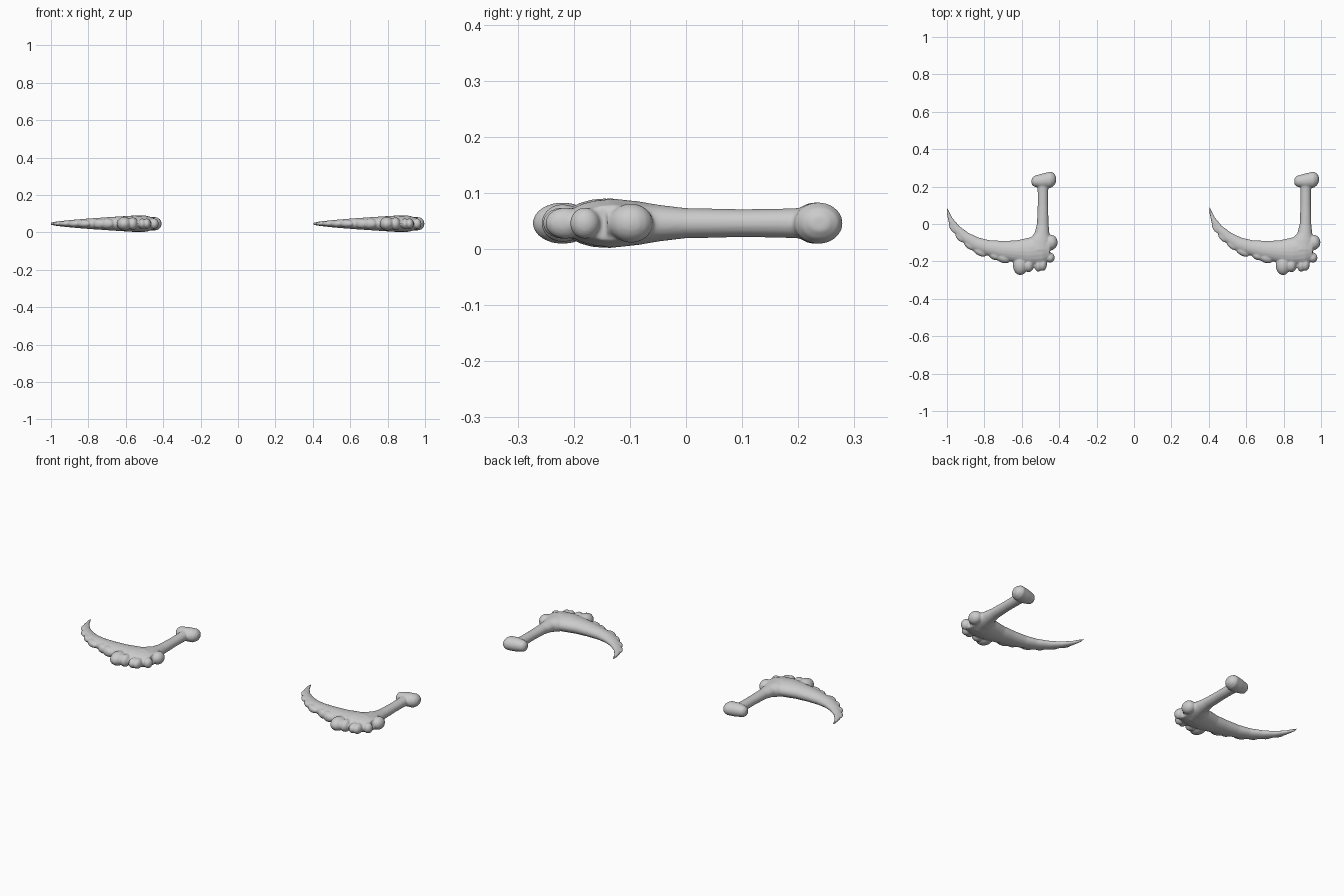
import bpy, bmesh, math
from mathutils import Matrix, Vector

ZC = 0.046      # mid-plane height
SIDES = 20


def loft(bm, sections):
    """Skin elliptical rings; each section = (ax, ay, bx, by, half_thickness)."""
    rings = []
    for ax, ay, bx, by, h in sections:
        a, b = Vector((ax, ay, ZC)), Vector((bx, by, ZC))
        mid, half = (a + b) / 2, (b - a) / 2
        rings.append([bm.verts.new(mid + half * math.cos(t) + Vector((0, 0, h * math.sin(t))))
                      for t in (2 * math.pi * i / SIDES for i in range(SIDES))])
    faces = []
    for r, s in zip(rings, rings[1:]):
        for i in range(SIDES):
            j = (i + 1) % SIDES
            faces.append(bm.faces.new((r[i], r[j], s[j], s[i])))
    faces.append(bm.faces.new(rings[0][::-1]))
    faces.append(bm.faces.new(rings[-1]))
    bmesh.ops.recalc_face_normals(bm, faces=faces)


def lobe(bm, x, y, rx, ry, rz, angle=0):
    m = (Matrix.Translation((x, y, ZC)) @ Matrix.Rotation(math.radians(angle), 4, 'Z')
         @ Matrix.Diagonal((rx, ry, rz, 1)))
    bmesh.ops.create_uvsphere(bm, u_segments=16, v_segments=10, radius=1, matrix=m)


bm = bmesh.new()

# curved blade: inner edge point, outer edge point, half thickness
loft(bm, [
    (-1.000, 0.090, -1.001, 0.055, 0.006),
    (-0.972, 0.035, -0.990, 0.005, 0.010),
    (-0.935, -0.010, -0.963, -0.045, 0.014),
    (-0.885, -0.047, -0.922, -0.092, 0.019),
    (-0.830, -0.073, -0.865, -0.138, 0.024),
    (-0.770, -0.087, -0.800, -0.163, 0.029),
    (-0.700, -0.090, -0.720, -0.188, 0.034),
    (-0.630, -0.088, -0.640, -0.205, 0.039),
    (-0.550, -0.070, -0.560, -0.222, 0.044),
    (-0.490, -0.050, -0.490, -0.220, 0.042),
    (-0.450, -0.060, -0.450, -0.195, 0.032),
])

# handle shaft flaring into the blade root
loft(bm, [
    (-0.518, 0.230, -0.456, 0.230, 0.028),
    (-0.515, 0.170, -0.459, 0.170, 0.026),
    (-0.515, 0.100, -0.459, 0.100, 0.025),
    (-0.519, 0.000, -0.457, 0.000, 0.027),
    (-0.532, -0.050, -0.452, -0.050, 0.033),
    (-0.565, -0.085, -0.440, -0.085, 0.039),
    (-0.590, -0.140, -0.435, -0.140, 0.045),
])

# pommel across the handle end
loft(bm, [
    (-0.547, 0.212, -0.547, 0.243, 0.015),
    (-0.535, 0.200, -0.535, 0.257, 0.029),
    (-0.490, 0.190, -0.490, 0.270, 0.037),
    (-0.445, 0.193, -0.445, 0.280, 0.037),
    (-0.428, 0.205, -0.428, 0.272, 0.028),
    (-0.417, 0.222, -0.417, 0.255, 0.014),
])

# knobbly lobes around the blade root
for args in [
    (-0.608, -0.220, 0.040, 0.054, 0.037),
    (-0.563, -0.220, 0.028, 0.038, 0.034),
    (-0.512, -0.220, 0.021, 0.036, 0.028),
    (-0.488, -0.215, 0.023, 0.036, 0.028),
    (-0.448, -0.180, 0.024, 0.027, 0.028),
    (-0.442, -0.098, 0.034, 0.040, 0.035),
]:
    lobe(bm, *args)

# ragged teeth along the outer edge
for args in [
    (-0.700, -0.180, 0.042, 0.028, 0.028, -25),
    (-0.745, -0.170, 0.034, 0.022, 0.025, -25),
    (-0.825, -0.147, 0.042, 0.022, 0.020, -30),
    (-0.880, -0.115, 0.036, 0.018, 0.017, -38),
    (-0.932, -0.073, 0.032, 0.015, 0.013, -48),
    (-0.972, -0.022, 0.030, 0.012, 0.010, -60),
]:
    lobe(bm, *args)

mesh = bpy.data.meshes.new("hooked_blade")
bm.to_mesh(mesh)
bm.free()

# two identical copies, fused into one smooth skin
for name, dx in (("left_hooked_blade", 0.0), ("right_hooked_blade", 1.405)):
    ob = bpy.data.objects.new(name, mesh)
    ob.location.x = dx
    bpy.context.collection.objects.link(ob)
    rm = ob.modifiers.new("fuse", 'REMESH')
    rm.mode = 'VOXEL'
    rm.voxel_size = 0.004
    rm.use_smooth_shade = True
    sm = ob.modifiers.new("soften", 'SMOOTH')
    sm.factor = 0.5
    sm.iterations = 5
